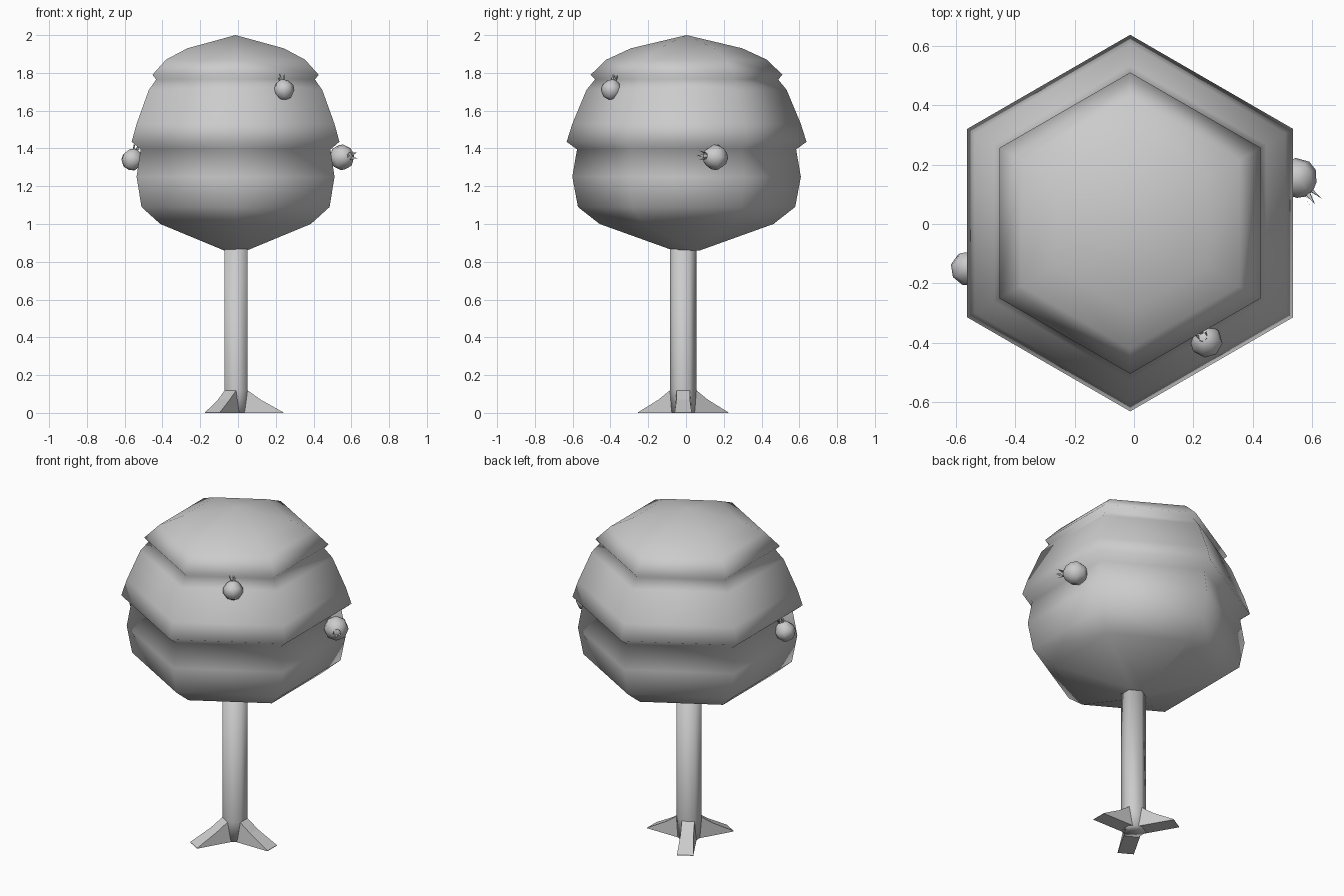
import bpy, bmesh
from math import sin, cos, pi, radians
from mathutils import Vector, Matrix

if "Cube" in bpy.data.objects:
    bpy.data.objects.remove(bpy.data.objects["Cube"])


def finish(bm, name, smooth=True):
    bmesh.ops.recalc_face_normals(bm, faces=bm.faces)
    me = bpy.data.meshes.new(name)
    bm.to_mesh(me)
    bm.free()
    for p in me.polygons:
        p.use_smooth = smooth
    ob = bpy.data.objects.new(name, me)
    bpy.context.collection.objects.link(ob)
    return ob


def lathe(bm, profile, n, cx=0, cy=0, start=pi / 2):
    """Revolve (radius, z) points; zero radius makes a pole."""
    rings = []
    for r, z in profile:
        if r == 0:
            rings.append([bm.verts.new((cx, cy, z))])
        else:
            rings.append([bm.verts.new((cx + r * cos(start + 2 * pi * i / n),
                                        cy + r * sin(start + 2 * pi * i / n), z))
                          for i in range(n)])
    for a, b in zip(rings, rings[1:]):
        for i in range(n):
            j = (i + 1) % n
            quad = [a[i % len(a)], a[j % len(a)], b[j % len(b)], b[i % len(b)]]
            bm.faces.new(list(dict.fromkeys(quad)))


# Three-tiered hexagonal crown of leaves
bm = bmesh.new()
lathe(bm, [(0, 2.0), (0.295, 1.93), (0.425, 1.87), (0.508, 1.79), (0.485, 1.765),
           (0.53, 1.71), (0.605, 1.53), (0.635, 1.435), (0.58, 1.395),
           (0.605, 1.25), (0.575, 1.09), (0.46, 1.0), (0.07, 0.86), (0, 0.86)],
      6, -0.013, 0.003)
finish(bm, "foliage")

# Hexagonal trunk
TX, TY, TR = -0.01, -0.015, 0.07
bm = bmesh.new()
lathe(bm, [(0, 0.9), (TR, 0.9), (TR, 0.12), (TR, 0), (0, 0)], 6, TX, TY)
finish(bm, "trunk")

# Three wedge roots growing out of alternate trunk faces
for k in range(3):
    bm = bmesh.new()
    pts = []
    for s in (-1, 1):
        pts += [(0.02, s * 0.035, 0.12), (0.06, s * 0.035, 0.12), (0.13, s * 0.036, 0.07),
                (0.25, s * 0.045, 0.003), (0.25, s * 0.045, 0), (0.02, s * 0.045, 0)]
    rot = Matrix.Rotation(radians(120 * k), 3, 'Z')
    v = [bm.verts.new(rot @ Vector(p) + Vector((TX, TY, 0))) for p in pts]
    bm.faces.new(v[:6])
    bm.faces.new(v[6:])
    for i in range(6):
        j = (i + 1) % 6
        bm.faces.new((v[i], v[j], v[j + 6], v[i + 6]))
    finish(bm, f"root_{k + 1}", False)


# Small round fruits with a pointed calyx
def fruit(name, loc, r, axis):
    bm = bmesh.new()
    lathe(bm, [(0, -0.95), (0.55, -0.8), (0.95, -0.25), (0.95, 0.25),
               (0.6, 0.75), (0.25, 0.95), (0, 0.95)], 8)
    n = 5
    for i in range(n):
        a, b = 2 * pi * i / n, 2 * pi * (i + 1) / n
        m = (a + b) / 2
        bm.faces.new([bm.verts.new(p) for p in (
            (0.25 * cos(a), 0.25 * sin(a), 0.85), (0.25 * cos(b), 0.25 * sin(b), 0.85),
            (0.38 * cos(m), 0.38 * sin(m), 1.5))])
    ob = finish(bm, name)
    ob.location = loc
    ob.scale = (r, r, r)
    ob.rotation_euler = Vector(axis).to_track_quat('Z', 'Y').to_euler()


fruit("fruit_front", (0.243, -0.395, 1.71), 0.057, (-0.2, 0.25, 1))
fruit("fruit_right", (0.55, 0.155, 1.353), 0.07, (0.6, -0.75, 0.1))
fruit("fruit_left", (-0.56, -0.15, 1.34), 0.06, (0.35, 0.2, 1))
